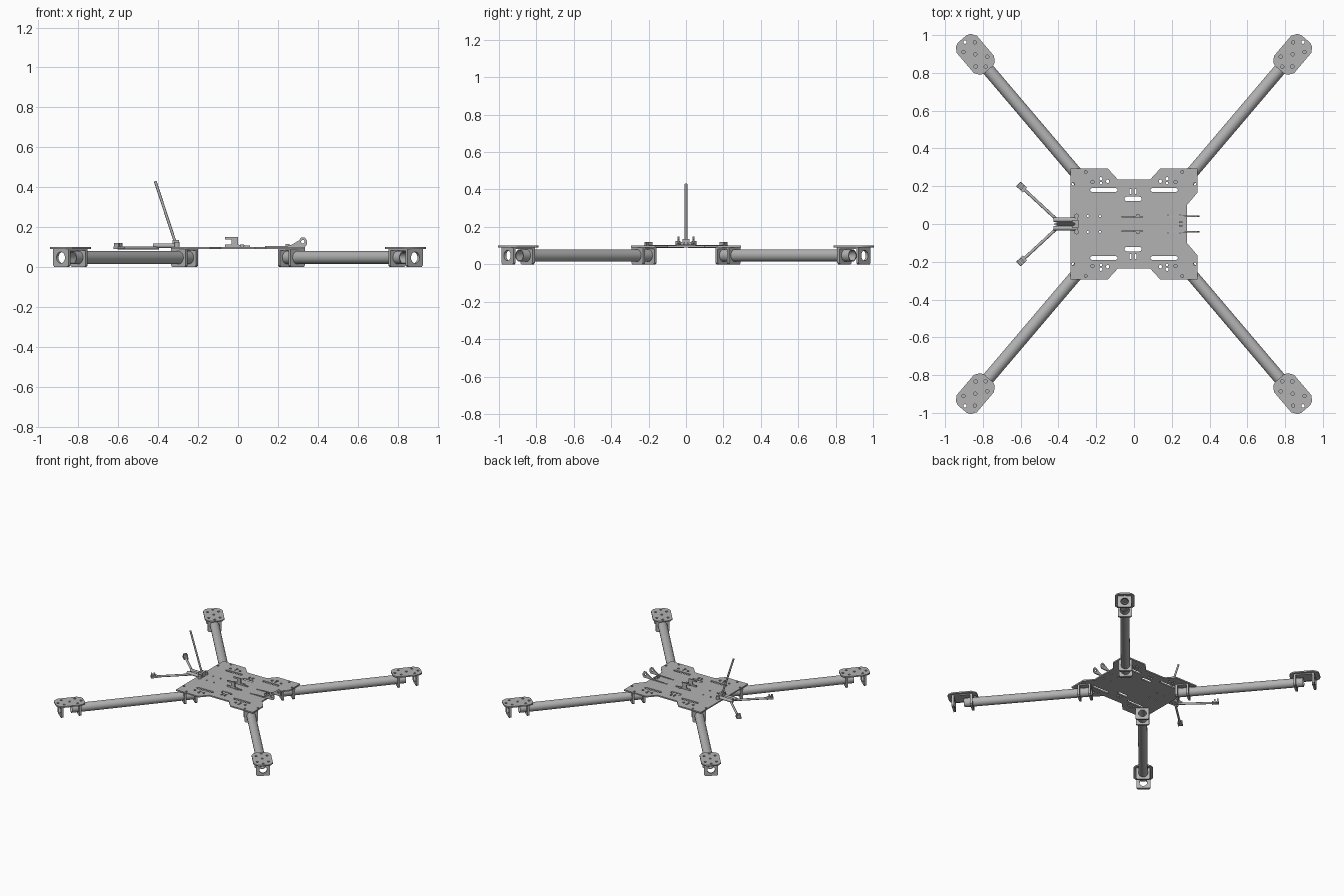
import bpy
import bmesh
from math import sin, cos, pi, atan2, hypot, radians
from mathutils import Matrix, Vector

if "Cube" in bpy.data.objects:
    bpy.data.objects.remove(bpy.data.objects["Cube"])

grey = bpy.data.materials.new("plain grey")
grey.use_nodes = True
GREY = (0.45, 0.45, 0.45, 1)
grey.diffuse_color = GREY
grey.node_tree.nodes["Principled BSDF"].inputs["Base Color"].default_value = GREY

UPRIGHT = Matrix.Rotation(pi / 2, 4, "X")                 # sheet in XZ
CROSS = Matrix.Rotation(pi / 2, 4, "Z") @ UPRIGHT         # sheet in YZ
move = lambda x, y, z: Matrix.Translation((x, y, z))


def circle(x, y, r, n=12):
    return [(x + r * cos(2 * pi * i / n), y + r * sin(2 * pi * i / n)) for i in range(n)]


def rect(x, y, w, h):
    return [(x - w / 2, y - h / 2), (x + w / 2, y - h / 2),
            (x + w / 2, y + h / 2), (x - w / 2, y + h / 2)]


def slot(x, y, w, h):
    """Rounded slot running along x."""
    r, k = h / 2, w / 2 - h / 2
    ends = [(k, -pi / 2), (-k, pi / 2)]
    return [(x + cx + r * cos(a + i * pi / 5), y + r * sin(a + i * pi / 5))
            for cx, a in ends for i in range(6)]


def sheet(name, loops, depth, matrix):
    """Flat profile (first loop) with holes (other loops), thickened by depth."""
    curve = bpy.data.curves.new(name, "CURVE")
    curve.dimensions = "2D"
    curve.fill_mode = "BOTH"
    curve.extrude = depth / 2
    for loop in loops:
        s = curve.splines.new("POLY")
        s.points.add(len(loop) - 1)
        for p, (x, y) in zip(s.points, loop):
            p.co = (x, y, 0, 1)
        s.use_cyclic_u = True
    temp = bpy.data.objects.new(name + "_profile", curve)
    bpy.context.collection.objects.link(temp)
    deps = bpy.context.evaluated_depsgraph_get()
    mesh = bpy.data.meshes.new_from_object(temp.evaluated_get(deps))
    bpy.data.objects.remove(temp)
    bm = bmesh.new()
    bm.from_mesh(mesh)
    bmesh.ops.remove_doubles(bm, verts=bm.verts, dist=1e-5)
    bmesh.ops.recalc_face_normals(bm, faces=bm.faces)
    bm.to_mesh(mesh)
    bm.free()
    mesh.materials.clear()
    mesh.materials.append(grey)
    ob = bpy.data.objects.new(name, mesh)
    ob.matrix_world = matrix
    bpy.context.collection.objects.link(ob)
    bpy.ops.object.select_all(action="DESELECT")
    ob.select_set(True)
    bpy.context.view_layer.objects.active = ob
    bpy.ops.object.shade_smooth_by_angle(angle=radians(32))
    return ob


def box(name, centre, size, turn=0):
    return sheet(name, [rect(0, 0, size[0], size[1])], size[2],
                 move(*centre) @ Matrix.Rotation(turn, 4, "Z"))


def rod(name, a, b, r):
    a, b = Vector(a), Vector(b)
    turn = (b - a).to_track_quat("Z", "Y").to_matrix().to_4x4()
    return sheet(name, [circle(0, 0, r)], (b - a).length,
                 Matrix.Translation((a + b) / 2) @ turn)


# Centre plate with slots and bolt holes
half = [(0.28, 0.10), (0.335, 0.165), (0.335, 0.295), (0.14, 0.295),
        (0.085, 0.235), (-0.085, 0.235), (-0.14, 0.295), (-0.335, 0.295)]
outline = half + [(x, -y) for x, y in reversed(half)]
cuts = []
for sy in (1, -1):
    cuts.append(slot(-0.005, sy * 0.133, 0.09, 0.024))
    cuts += [rect(x, sy * 0.172, 0.012, 0.024) for x in (-0.018, 0.008)]
    for sx in (1, -1):
        cuts.append(slot(sx * 0.16, sy * 0.18, 0.145, 0.02))
        for x, y, r in ((0.255, 0.275, 0.008), (0.322, 0.212, 0.008), (0.22, 0.222, 0.009),
                        (0.175, 0.24, 0.009), (0.175, 0.216, 0.007), (0.14, 0.226, 0.009),
                        (0.18, 0.042, 0.006), (0.245, 0.042, 0.006)):
            cuts.append(circle(sx * x, sy * y, r, 10))
sheet("centre_plate", [outline] + cuts, 0.01, move(0, 0, 0.095))

# Four arms: tube, inner clamp, outer clamp and motor pad
IN, OUT = Vector((0.268, 0.225)), Vector((0.84, 0.898))
LENGTH = (OUT - IN).length
TUBE_Z, TUBE_R = 0.047, 0.033
pad = [(0.107, 0.032), (0.098, 0.052), (0.07, 0.07), (-0.07, 0.07), (-0.098, 0.052),
       (-0.107, 0.032)]
pad += [(x, -y) for x, y in reversed(pad)]
pad_holes = [circle(x, y, 0.009, 10) for x, y in
             ((0, 0), (0.05, 0.04), (0.05, -0.04), (-0.05, 0.04), (-0.05, -0.04),
              (0.085, 0), (-0.085, 0))]


def clamp(name, frame, length, width):
    """Bridge with two pierced end plates."""
    for end in (-1, 1):
        sheet(name + "_end_plate",
              [[(-width / 2 + 0.008, 0), (width / 2 - 0.008, 0), (width / 2, 0.008),
                (width / 2, 0.09), (-width / 2, 0.09), (-width / 2, 0.008)],
               circle(0, TUBE_Z, 0.028, 24)], 0.016,
              frame @ move(end * (length / 2 - 0.008), 0, 0) @ CROSS)
    sheet(name + "_bridge", [rect(0, 0, length - 0.03, width)], 0.008,
          frame @ move(0, 0, 0.086))


for sx, side in ((1, "left"), (-1, "right")):
    for sy, end in ((-1, "front"), (1, "back")):
        tag = end + "_" + side
        turn = Matrix.Rotation(atan2(sy * (OUT - IN).y, sx * (OUT - IN).x), 4, "Z")
        inner = move(sx * IN.x, sy * IN.y, 0) @ turn
        outer = move(sx * OUT.x, sy * OUT.y, 0) @ turn
        start, stop = -0.034, LENGTH - 0.01
        sheet(tag + "_arm_tube", [circle(0, 0, TUBE_R, 32), circle(0, 0, 0.028, 32)],
              stop - start, inner @ move((start + stop) / 2, 0, TUBE_Z)
              @ Matrix.Rotation(pi / 2, 4, "Y"))
        clamp(tag + "_inner_clamp", inner, 0.096, 0.096)
        clamp(tag + "_motor_clamp", outer, 0.15, 0.10)
        sheet(tag + "_motor_pad", [pad] + pad_holes, 0.01, outer @ move(0, 0, 0.095))

# Antenna mount, mast and two swept antennas
box("antenna_base", (-0.355, 0, 0.105), (0.10, 0.035, 0.014))
box("mast_block", (-0.312, 0, 0.118), (0.034, 0.04, 0.036))
rod("mast", (-0.31, 0, 0.11), (-0.415, 0, 0.43), 0.007)
for sy, side in ((1, "back"), (-1, "front")):
    rod(side + "_mount_tube", (-0.425, sy * 0.022, 0.107), (-0.30, sy * 0.022, 0.107), 0.012)
    rod(side + "_mount_knob", (-0.305, sy * 0.042, 0.1), (-0.305, sy * 0.042, 0.125), 0.013)
    rod(side + "_antenna", (-0.40, sy * 0.015, 0.095), (-0.60, sy * 0.20, 0.095), 0.008)
    turn = Matrix.Rotation(sy * -radians(43), 4, "Z")
    tip = move(-0.595, sy * 0.196, 0) @ turn
    sheet(side + "_antenna_foot", [rect(0, 0, 0.048, 0.034)], 0.012, tip @ move(0, 0, 0.096))
    for off in (-0.016, 0.004):
        sheet(side + "_antenna_prong", [rect(off, 0, 0.01, 0.03)], 0.02,
              tip @ move(0, 0, 0.11))

# Hinge brackets at the notched end and hook clips in the middle
hinge = [(0.135, 0.1), (0.335, 0.1), (0.345, 0.112), (0.346, 0.132), (0.335, 0.148),
         (0.318, 0.148), (0.303, 0.132), (0.27, 0.112), (0.25, 0.106), (0.135, 0.104)]
hook = [(-0.065, 0.1), (0.06, 0.1), (0.06, 0.107), (0.0, 0.112), (0.0, 0.15), (-0.065, 0.15),
        (-0.065, 0.138), (-0.032, 0.138), (-0.032, 0.112), (-0.065, 0.112)]
for sy in (1, -1):
    sheet("hinge_bracket", [hinge, circle(0.325, 0.127, 0.009)], 0.008,
          move(0, sy * 0.042, 0) @ UPRIGHT)
    sheet("hook_clip", [hook], 0.008, move(0, sy * 0.038, 0) @ UPRIGHT)
    box("clip_tab", (0.02, sy * 0.046, 0.106), (0.02, 0.008, 0.012))
    box("hinge_lug", (0.248, sy * 0.01, 0.108), (0.018, 0.008, 0.016))
box("hinge_crossbar", (0.262, 0, 0.103), (0.012, 0.084, 0.008))
